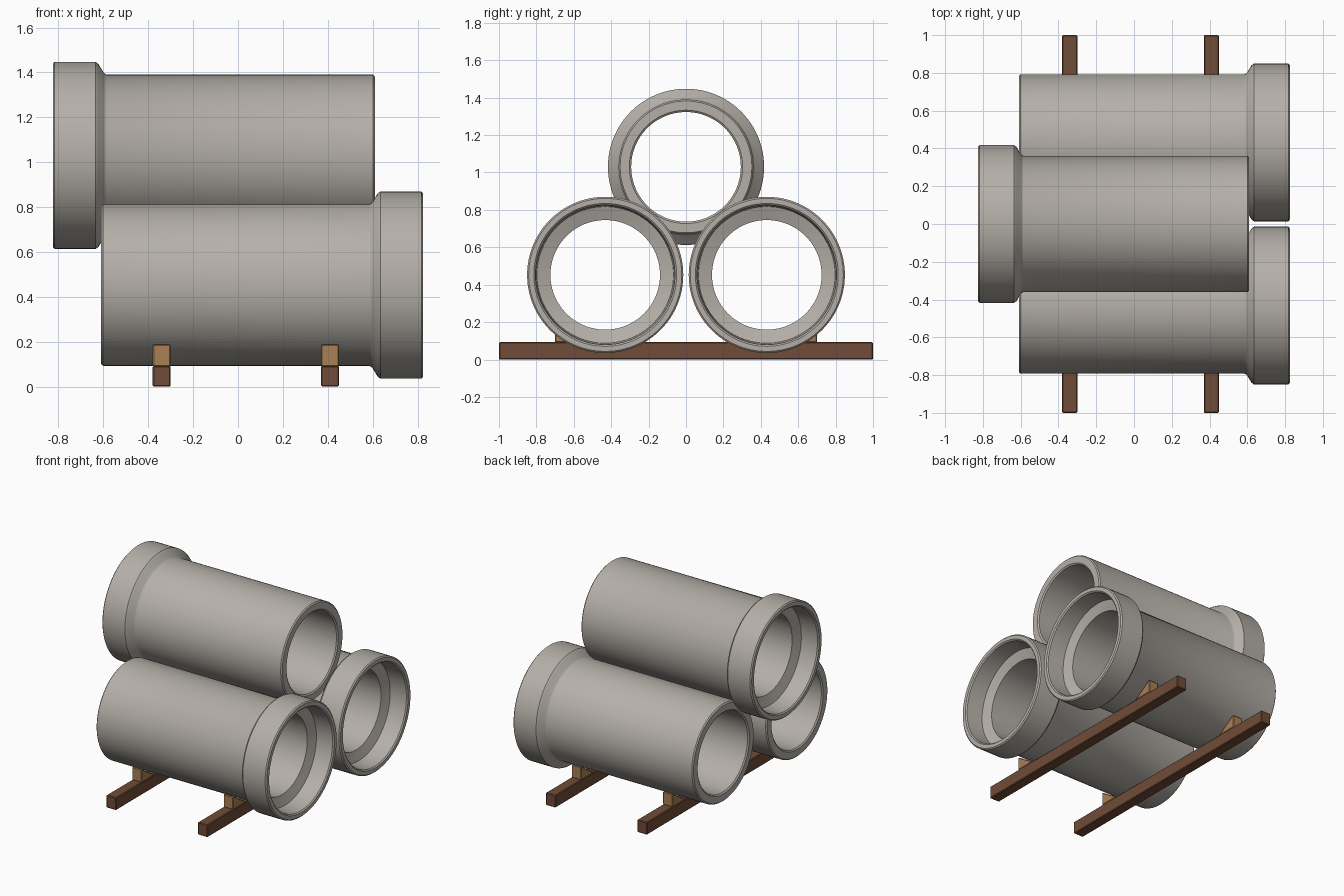
import bpy, bmesh, math

if "Cube" in bpy.data.objects:
    bpy.data.objects.remove(bpy.data.objects["Cube"])

def material(name, rgb):
    m = bpy.data.materials.new(name)
    m.diffuse_color = (*rgb, 1)
    m.use_nodes = True
    m.node_tree.nodes["Principled BSDF"].inputs["Base Color"].default_value = m.diffuse_color
    return m

CONCRETE = material("grey concrete", (0.46, 0.43, 0.39))
DARK_WOOD = material("dark wood", (0.16, 0.072, 0.038))
LIGHT_WOOD = material("light wood", (0.41, 0.215, 0.09))

def finish(name, bm, mat, loc, angle, bevel=0):
    bmesh.ops.recalc_face_normals(bm, faces=bm.faces)
    me = bpy.data.meshes.new(name)
    bm.to_mesh(me)
    bm.free()
    ob = bpy.data.objects.new(name, me)
    bpy.context.collection.objects.link(ob)
    ob.location = loc
    me.materials.append(mat)
    if bevel:
        mod = ob.modifiers.new("soft edges", 'BEVEL')
        mod.width, mod.segments = bevel, 1
    else:
        bpy.ops.object.select_all(action='DESELECT')
        ob.select_set(True)
        bpy.context.view_layer.objects.active = ob
        bpy.ops.object.shade_smooth_by_angle(angle=math.radians(angle))
    return ob

# Closed wall section (x, radius): outside from spigot to bell, then back inside
SECTION = [(-0.61, 0.352), (-0.602, 0.36), (0.585, 0.36), (0.598, 0.368),
           (0.622, 0.408), (0.635, 0.4175), (0.817, 0.4175), (0.825, 0.409),
           (0.825, 0.382), (0.817, 0.373), (0.69, 0.365), (0.665, 0.293),
           (-0.602, 0.293), (-0.61, 0.303)]

def pipe(name, y, z, direction):
    bm = bmesh.new()
    n = 96
    rings = []
    for i in range(n):
        a = 2 * math.pi * i / n
        rings.append([bm.verts.new((direction * x, r * math.cos(a), r * math.sin(a)))
                      for x, r in SECTION])
    k = len(SECTION)
    for i in range(n):
        p, q = rings[i], rings[(i + 1) % n]
        for j in range(k):
            bm.faces.new((p[j], p[(j + 1) % k], q[(j + 1) % k], q[j]))
    finish(name, bm, CONCRETE, (0, y, z), 35)

def timber(name, outline, x, width, mat):
    # Extrude a (y, z) outline along x
    bm = bmesh.new()
    face = bm.faces.new([bm.verts.new((-width / 2, y, z)) for y, z in outline])
    ext = bmesh.ops.extrude_face_region(bm, geom=[face])["geom"]
    bmesh.ops.translate(bm, vec=(width, 0, 0),
                        verts=[v for v in ext if isinstance(v, bmesh.types.BMVert)])
    finish(name, bm, mat, (x, 0, 0), 30, 0.005)

# Two pipes below, one reversed pipe resting on top
pipe("lower_pipe_front", -0.432, 0.4525, 1)
pipe("lower_pipe_back", 0.432, 0.4525, 1)
pipe("upper_pipe", 0, 1.03, -1)

# Bearer beams with a chock wedge under the outside of each lower pipe
for side, x in (("left", -0.34), ("right", 0.41)):
    timber("beam_" + side, [(-1, 0), (1, 0), (1, 0.0925), (-1, 0.0925)], x, 0.08, DARK_WOOD)
    for end, s in (("front", -1), ("back", 1)):
        timber(f"wedge_{side}_{end}",
               [(s * 0.545, 0.09), (s * 0.70, 0.09), (s * 0.70, 0.187), (s * 0.69, 0.187)],
               x, 0.08, LIGHT_WOOD)
